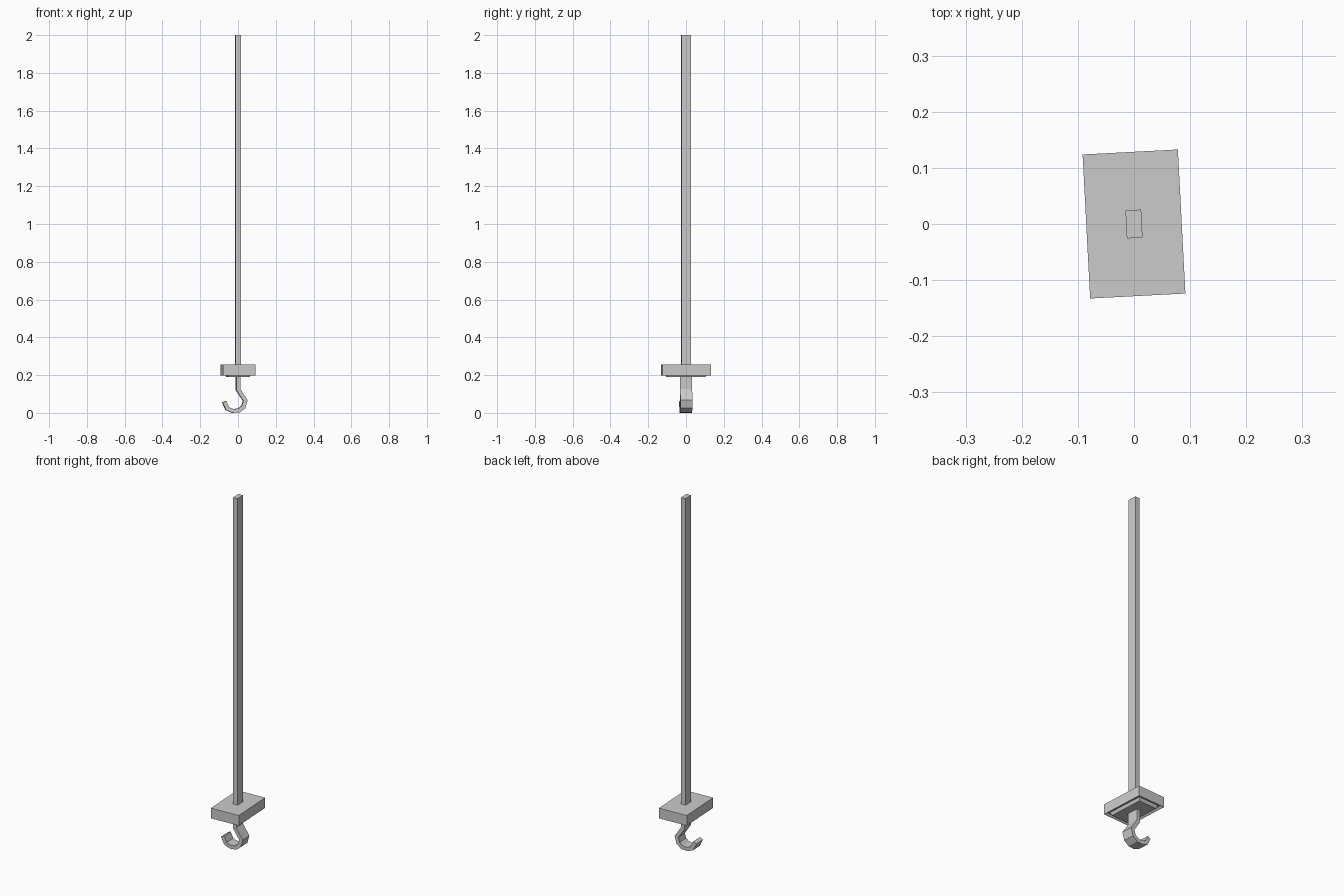
import bpy, bmesh, math
from mathutils import Vector, Matrix

if "Cube" in bpy.data.objects:
    bpy.data.objects.remove(bpy.data.objects["Cube"])

TURN = Matrix.Rotation(math.radians(3), 4, 'Z')


def finish(name, bm):
    bmesh.ops.recalc_face_normals(bm, faces=bm.faces)
    bm.transform(TURN)
    me = bpy.data.meshes.new(name)
    bm.to_mesh(me)
    bm.free()
    ob = bpy.data.objects.new(name, me)
    bpy.context.collection.objects.link(ob)
    return ob


def box(bm, sx, sy, z0, z1):
    m = Matrix.Translation((0, 0, (z0 + z1) / 2)) @ Matrix.Diagonal((sx, sy, z1 - z0, 1))
    bmesh.ops.create_cube(bm, size=1, matrix=m)


# Rod
bm = bmesh.new()
box(bm, 0.028, 0.05, 0.25, 2.0)
finish("rod", bm)

# Plate with a stepped underside: recessed groove, then a raised boss
bm = bmesh.new()
box(bm, 0.17, 0.257, 0.197, 0.255)
bm.faces.ensure_lookup_table()
under = min(bm.faces, key=lambda f: f.calc_center_median().z)
for inset, depth in ((0.018, -0.010), (0.012, 0.0), (0.010, 0.017)):
    bmesh.ops.inset_individual(bm, faces=[under], thickness=inset, depth=0)
    bmesh.ops.translate(bm, verts=under.verts, vec=(0, 0, -depth))
finish("plate", bm)

# Hook: flat strip bent along a path
path = [Vector(p) for p in ((0, 0.20), (0, 0.123), (0.038, 0.066), (0.028, 0.031),
                            (0.004, 0.013), (-0.028, 0.010), (-0.056, 0.022), (-0.074, 0.059))]
half = 0.0105
left, right = [], []
for i, p in enumerate(path):
    dirs = []
    if i > 0:
        dirs.append((p - path[i - 1]).normalized())
    if i < len(path) - 1:
        dirs.append((path[i + 1] - p).normalized())
    t = sum(dirs, Vector((0, 0))).normalized()
    n = Vector((-t.y, t.x)) * (half / max(0.6, t.dot(dirs[0])))
    left.append(p + n)
    right.append(p - n)
bm = bmesh.new()
rings = []
for a, b in zip(left, right):
    rings.append([bm.verts.new((q.x, y, max(q.y, 0)))
                  for q, y in ((a, -0.032), (a, 0.032), (b, 0.032), (b, -0.032))])
for r, s in zip(rings, rings[1:]):
    for k in range(4):
        j = (k + 1) % 4
        bm.faces.new((r[k], r[j], s[j], s[k]))
bm.faces.new(rings[0])
bm.faces.new(rings[-1])
finish("hook", bm)
